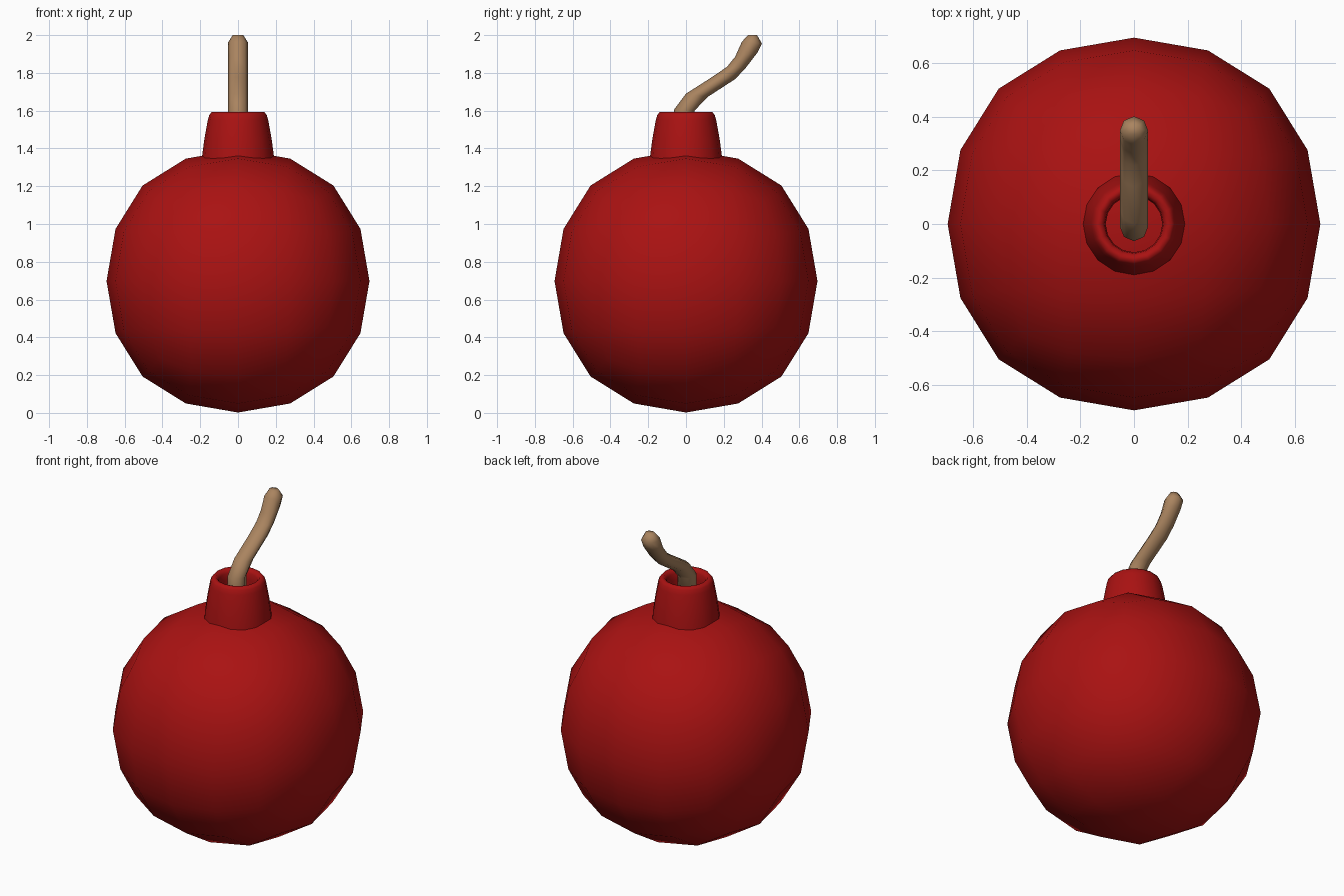
import bpy, bmesh, math
from mathutils import Vector

if "Cube" in bpy.data.objects:
    bpy.data.objects.remove(bpy.data.objects["Cube"])


def material(name, rgb):
    m = bpy.data.materials.new(name)
    m.diffuse_color = (*rgb, 1)
    m.use_nodes = True
    m.node_tree.nodes["Principled BSDF"].inputs["Base Color"].default_value = m.diffuse_color
    return m


def skin(name, rings, mat, cap_start=False, cap_end=False):
    """Join equal-length rings of points into a smooth tube."""
    bm = bmesh.new()
    loops = [[bm.verts.new(p) for p in r] for r in rings]
    n = len(loops[0])
    for a, b in zip(loops, loops[1:]):
        for i in range(n):
            j = (i + 1) % n
            bm.faces.new((a[i], a[j], b[j], b[i]))
    if cap_start:
        bm.faces.new(loops[0][::-1])
    if cap_end:
        bm.faces.new(loops[-1])
    bmesh.ops.recalc_face_normals(bm, faces=bm.faces)
    for f in bm.faces:
        f.smooth = True
    me = bpy.data.meshes.new(name)
    bm.to_mesh(me)
    bm.free()
    ob = bpy.data.objects.new(name, me)
    bpy.context.collection.objects.link(ob)
    me.materials.append(mat)
    return ob


def circle(n, r, z):
    return [(r * math.cos(math.tau * i / n), r * math.sin(math.tau * i / n), z)
            for i in range(n)]


red = material("red_shell", (0.40, 0.006, 0.006))
tan = material("tan_cord", (0.40, 0.23, 0.115))

# Round body: cube rounded by two levels of subdivision
R = 0.696
bpy.ops.mesh.primitive_cube_add(size=2)
body = bpy.context.object
body.name = "round_body"
sub = body.modifiers.new("round", 'SUBSURF')
sub.levels = sub.render_levels = 2
bpy.ops.object.modifier_apply(modifier="round")
k = R / max(v.co.z for v in body.data.vertices)
for v in body.data.vertices:
    v.co = v.co * k + Vector((0, 0, R + 0.002))
bpy.ops.object.shade_smooth()
body.data.materials.append(red)

# Hollow neck: flared outside, rounded rim, open well
profile = [(0.192, 1.33), (0.19, 1.36), (0.178, 1.45), (0.16, 1.55), (0.152, 1.577),
           (0.14, 1.592), (0.122, 1.59), (0.11, 1.57), (0.106, 1.53), (0.106, 1.37)]
skin("neck", [circle(16, r, z) for r, z in profile], red)

# Fuse: each section given by its left and right edge (y, z) and half width in x
sections = [
    ((-0.064, 1.38), (0.045, 1.38), 0.053),
    ((-0.064, 1.605), (0.045, 1.60), 0.053),
    ((0.0, 1.69), (0.115, 1.673), 0.053),
    ((0.138, 1.778), (0.26, 1.767), 0.053),
    ((0.217, 1.832), (0.315, 1.825), 0.053),
    ((0.26, 1.885), (0.38, 1.91), 0.053),
    ((0.296, 1.965), (0.402, 1.955), 0.053),
    ((0.328, 2.0), (0.376, 2.0), 0.028),
]
rings = []
for left, right, w in sections:
    ring = []
    for i in range(8):
        a = math.tau * i / 8
        t = (1 + math.cos(a)) / 2
        ring.append((w * math.sin(a),
                     left[0] + (right[0] - left[0]) * t,
                     left[1] + (right[1] - left[1]) * t))
    rings.append(ring)
skin("fuse", rings, tan, cap_start=True, cap_end=True)
